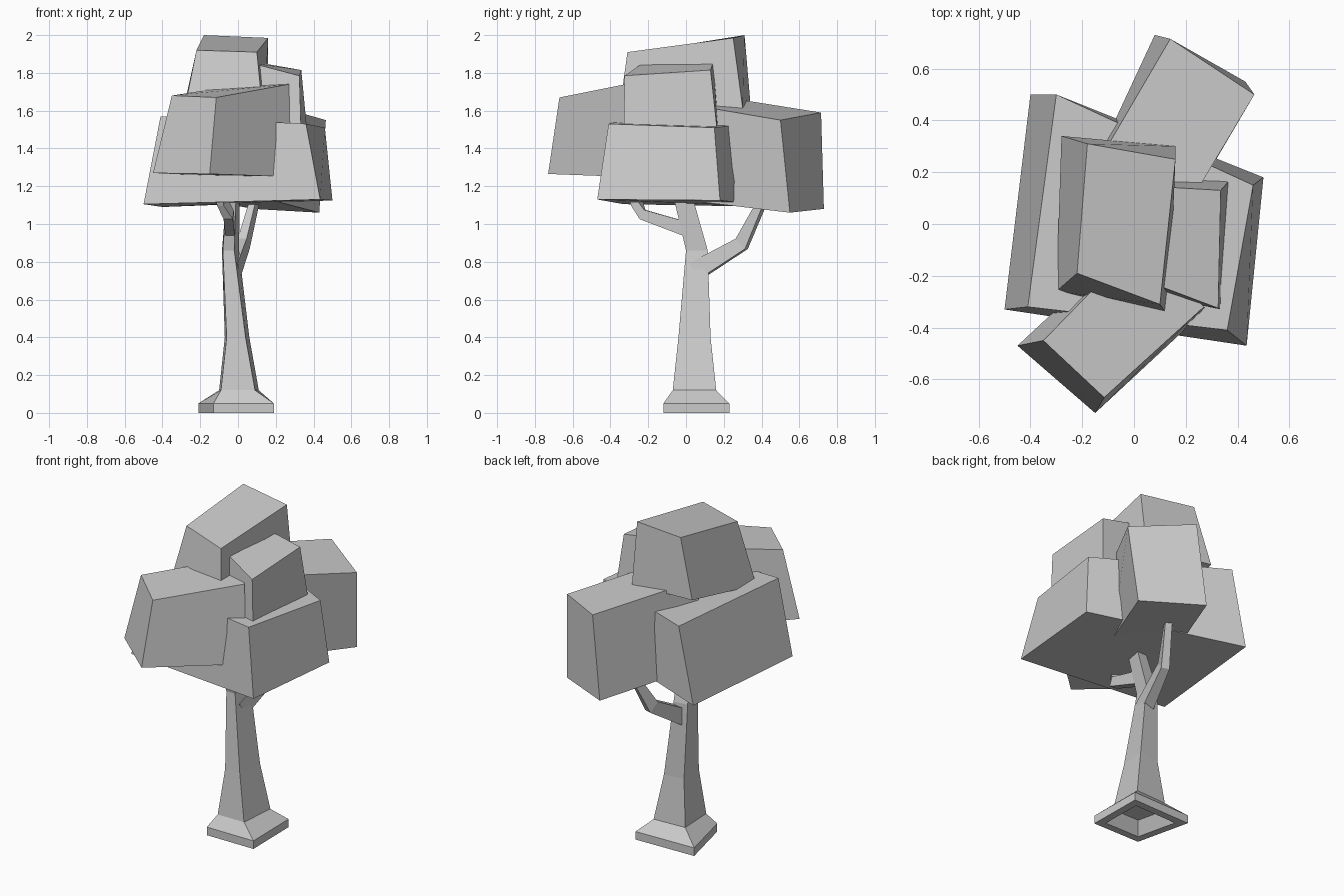
import bpy, bmesh
from mathutils import Vector


def loft(name, rings):
    """Skin four-cornered rings from first to last and cap both ends."""
    bm = bmesh.new()
    loops = [[bm.verts.new(p) for p in ring] for ring in rings]
    for a, b in zip(loops, loops[1:]):
        for i in range(4):
            j = (i + 1) % 4
            bm.faces.new((a[i], a[j], b[j], b[i]))
    bm.faces.new(loops[0][::-1])
    bm.faces.new(loops[-1])
    bmesh.ops.recalc_face_normals(bm, faces=bm.faces)
    mesh = bpy.data.meshes.new(name)
    bm.to_mesh(mesh)
    bm.free()
    obj = bpy.data.objects.new(name, mesh)
    bpy.context.collection.objects.link(obj)
    return obj


def level(z, corners):
    return [(x, y, z) for x, y in corners]


def branch(name, path, widths):
    """Square tapering tube along a short bent path."""
    pts = [Vector(p) for p in path]
    rings = []
    for i, p in enumerate(pts):
        d = (pts[min(i + 1, len(pts) - 1)] - pts[max(i - 1, 0)]).normalized()
        side = d.cross(Vector((0, 0, 1))).normalized()
        up = side.cross(d)
        wx, wz = widths[i]
        rings.append([p + side * (sx * wx / 2) + up * (sz * wz / 2)
                      for sx, sz in ((-1, -1), (1, -1), (1, 1), (-1, 1))])
    return loft(name, rings)


# Trunk: corners run front-left, front-right, back-right, back-left
foot = [(-0.13, -0.12), (0.19, -0.12), (0.185, 0.23), (-0.21, 0.22)]


def shrunk(s):
    return [(0.01 + (x - 0.01) * s, 0.05 + (y - 0.05) * s) for x, y in foot]


loft("trunk", [
    level(0.07, shrunk(0.45)),   # hollow underside
    level(0.0, shrunk(0.74)),
    level(0.0, foot),
    level(0.05, foot),
    level(0.12, [(-0.09, -0.07), (0.09, -0.07), (0.11, 0.16), (-0.10, 0.15)]),
    level(0.40, [(-0.06, -0.04), (0.04, -0.04), (0.06, 0.13), (-0.07, 0.12)]),
    level(0.86, [(-0.08, 0.0), (-0.02, 0.0), (0.005, 0.115), (-0.085, 0.105)]),
    level(1.16, [(-0.06, -0.07), (-0.01, -0.07), (0.01, 0.03), (-0.05, 0.03)]),
])

# Side branches
branch("back_branch",
       [(-0.03, 0.05, 0.75), (0.03, 0.295, 0.895), (0.08, 0.39, 1.09), (0.10, 0.43, 1.18)],
       [(0.07, 0.10), (0.05, 0.075), (0.04, 0.045), (0.04, 0.04)])
branch("front_branch",
       [(-0.04, 0.04, 0.96), (-0.05, -0.23, 1.05), (-0.08, -0.26, 1.11), (-0.09, -0.28, 1.17)],
       [(0.05, 0.08), (0.05, 0.055), (0.045, 0.05), (0.045, 0.05)])

# Foliage blocks: bottom ring then top ring
loft("foliage_base", [
    [(-0.50, -0.33, 1.105), (0.435, -0.47, 1.13), (0.50, 0.18, 1.125), (-0.40, 0.50, 1.09)],
    [(-0.41, -0.32, 1.57), (0.36, -0.41, 1.53), (0.46, 0.15, 1.51), (-0.30, 0.50, 1.555)],
])
loft("foliage_back", [
    [(-0.18, 0.13, 1.13), (0.20, 0.05, 1.12), (0.43, 0.55, 1.06), (0.08, 0.73, 1.08)],
    [(-0.19, 0.15, 1.68), (0.22, 0.09, 1.62), (0.465, 0.50, 1.55), (0.14, 0.715, 1.59)],
])
loft("foliage_front", [
    [(-0.45, -0.47, 1.27), (-0.15, -0.73, 1.265), (0.28, -0.33, 1.25), (-0.02, -0.07, 1.25)],
    [(-0.35, -0.45, 1.68), (-0.115, -0.67, 1.67), (0.27, -0.32, 1.74), (0.03, -0.06, 1.74)],
])
loft("foliage_top", [
    [(-0.30, -0.26, 1.52), (0.135, -0.36, 1.55), (0.16, 0.30, 1.615), (-0.28, 0.34, 1.65)],
    [(-0.22, -0.19, 1.92), (0.10, -0.31, 1.91), (0.16, 0.25, 1.985), (-0.18, 0.31, 2.0)],
])
loft("foliage_right", [
    [(0.08, -0.28, 1.45), (0.335, -0.33, 1.45), (0.37, 0.17, 1.45), (0.08, 0.18, 1.45)],
    [(0.06, -0.225, 1.855), (0.325, -0.325, 1.785), (0.335, 0.13, 1.815), (0.08, 0.145, 1.86)],
])
